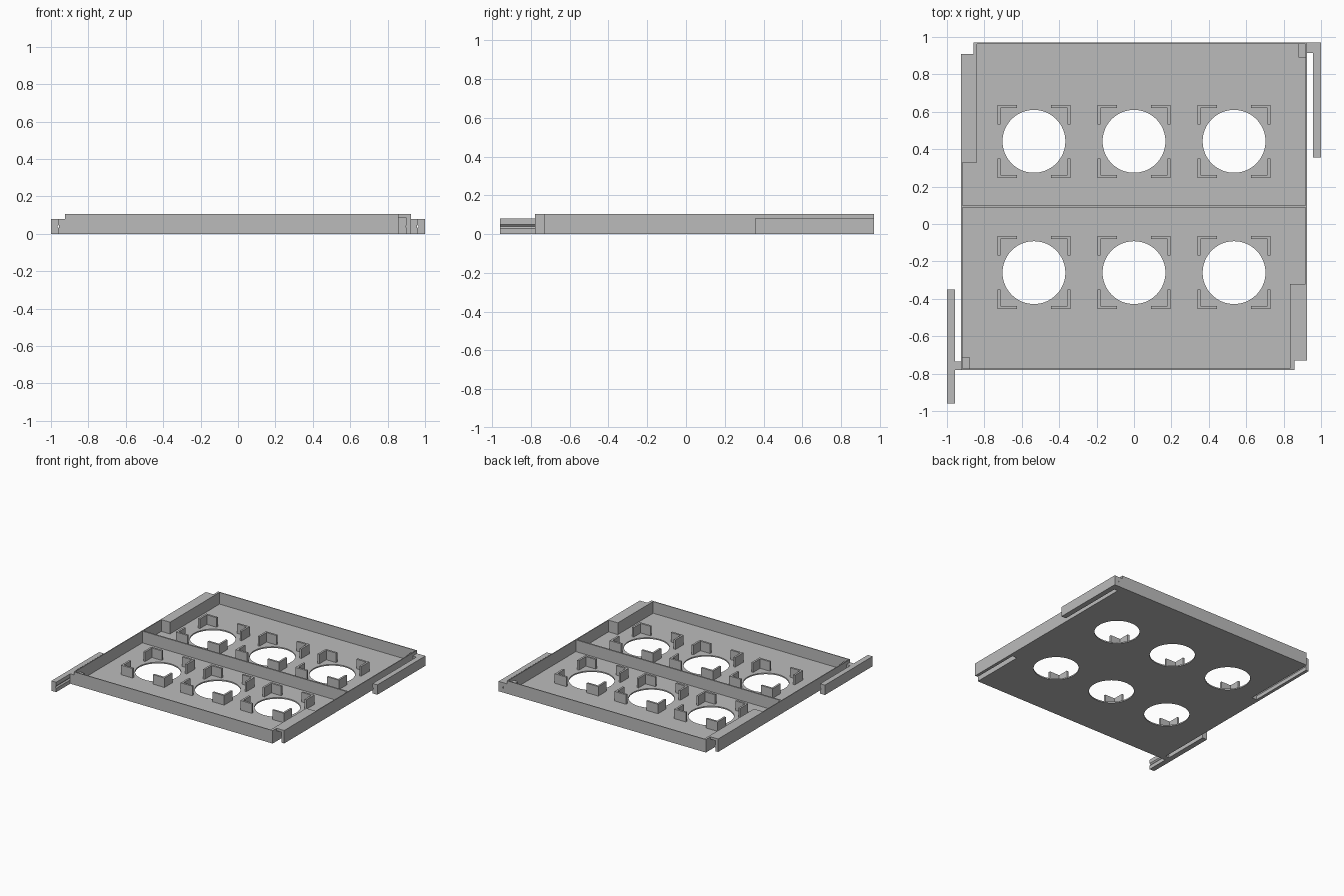
import bpy, bmesh, math
from mathutils import Vector

cube = bpy.data.objects.get("Cube")
if cube:
    bpy.data.objects.remove(cube)

grey = bpy.data.materials.new("plain grey")
grey.use_nodes = True
grey.diffuse_color = (0.5, 0.5, 0.5, 1)
grey.node_tree.nodes["Principled BSDF"].inputs["Base Color"].default_value = (0.5, 0.5, 0.5, 1)

H, FLOOR, LOW, WALL = 0.105, 0.01, 0.08, 0.007
X, FRONT, BACK = 0.925, -0.78, 0.97


def prism(name, outline, a, b, along="z"):
    """Extrude a flat outline: (x, y) along z, or (x, z) along y."""
    bm = bmesh.new()
    place = (lambda p: (p[0], p[1], a)) if along == "z" else (lambda p: (p[0], a, p[1]))
    face = bm.faces.new([bm.verts.new(place(p)) for p in outline])
    ext = bmesh.ops.extrude_face_region(bm, geom=[face])
    shift = Vector((0, 0, b - a)) if along == "z" else Vector((0, b - a, 0))
    bmesh.ops.translate(bm, vec=shift, verts=[v for v in ext["geom"] if isinstance(v, bmesh.types.BMVert)])
    bmesh.ops.recalc_face_normals(bm, faces=bm.faces)
    mesh = bpy.data.meshes.new(name)
    bm.to_mesh(mesh)
    bm.free()
    mesh.materials.append(grey)
    obj = bpy.data.objects.new(name, mesh)
    bpy.context.collection.objects.link(obj)
    return obj


def box(x0, x1, y0, y1):
    return [(x0, y0), (x1, y0), (x1, y1), (x0, y1)]


def cut(target, cutter):
    bpy.context.view_layer.objects.active = target
    mod = target.modifiers.new("cut", "BOOLEAN")
    mod.operation, mod.solver, mod.object = "DIFFERENCE", "EXACT", cutter
    bpy.ops.object.modifier_apply(modifier=mod.name)
    bpy.data.objects.remove(cutter)


# Tray body with two notched corners
tray = prism("tray", [(-X, FRONT), (0.857, FRONT), (0.857, -0.73), (X, -0.73),
                      (X, BACK), (-0.857, BACK), (-0.857, 0.91), (-X, 0.91)], 0, H)

# Two compartments, each leaving a thick rail beside its notched corner
xi, div0, div1 = X - WALL, 0.087, 0.099
cut(tray, prism("front_pocket", [(-xi, FRONT + WALL), (0.835, FRONT + WALL), (0.835, -0.32),
                                 (xi, -0.32), (xi, div0), (-xi, div0)], FLOOR, 0.2))
cut(tray, prism("back_pocket", [(-xi, div1), (xi, div1), (xi, BACK - WALL), (-0.84, BACK - WALL),
                                (-0.84, 0.33), (-xi, 0.33)], FLOOR, 0.2))

# Slots under the rails, with a small ridge on the outer lip
slot = [(0.857, -0.05), (0.9, -0.05), (0.9, 0.03), (0.893, 0.04),
        (0.9, 0.05), (0.9, 0.085), (0.857, 0.085)]
cut(tray, prism("right_slot", slot, -0.75, -0.33, "y"))
cut(tray, prism("left_slot", [(-x, z) for x, z in slot], 0.34, 0.93, "y"))

# Round holes, each framed by four corner brackets
R, HALF, LEG, T = 0.168, 0.195, 0.104, 0.016
bracket = [(HALF, HALF), (HALF - LEG, HALF), (HALF - LEG, HALF - T),
           (HALF - T, HALF - T), (HALF - T, HALF - LEG), (HALF, HALF - LEG)]
for row, cy in (("front", -0.26), ("back", 0.442)):
    for col, cx in enumerate((-0.535, 0, 0.535)):
        ring = [(cx + R * math.cos(math.tau * i / 64), cy + R * math.sin(math.tau * i / 64))
                for i in range(64)]
        cut(tray, prism("hole", ring, -0.05, 0.05))
        for sx in (-1, 1):
            for sy in (-1, 1):
                prism(f"{row}_bracket_{col + 1}", [(cx + sx * x, cy + sy * y) for x, y in bracket],
                      FLOOR, 0.087)

# Connector arms with a groove on the inner face, their tabs and corner blocks
arm = [(1, 0), (0.957, 0), (0.957, 0.03), (0.966, 0.04), (0.957, 0.05), (0.957, LOW), (1, LOW)]
prism("left_arm", arm, 0.355, BACK, "y")
prism("right_arm", [(-x, z) for x, z in arm], -0.96, -0.35, "y")
prism("left_arm_tab", box(X, 0.957, 0.915, BACK), 0, LOW)
prism("right_arm_tab", box(-0.957, -X, FRONT, -0.735), 0, LOW)
prism("left_corner_block", box(0.88, xi, 0.89, BACK - WALL), FLOOR, LOW)
prism("right_corner_block", box(-xi, -0.88, FRONT + WALL, -0.71), FLOOR, LOW)

# Smooth hole rims, sharp everywhere else
bpy.ops.object.select_all(action="DESELECT")
tray.select_set(True)
bpy.context.view_layer.objects.active = tray
bpy.ops.object.shade_smooth_by_angle(angle=math.radians(30))
